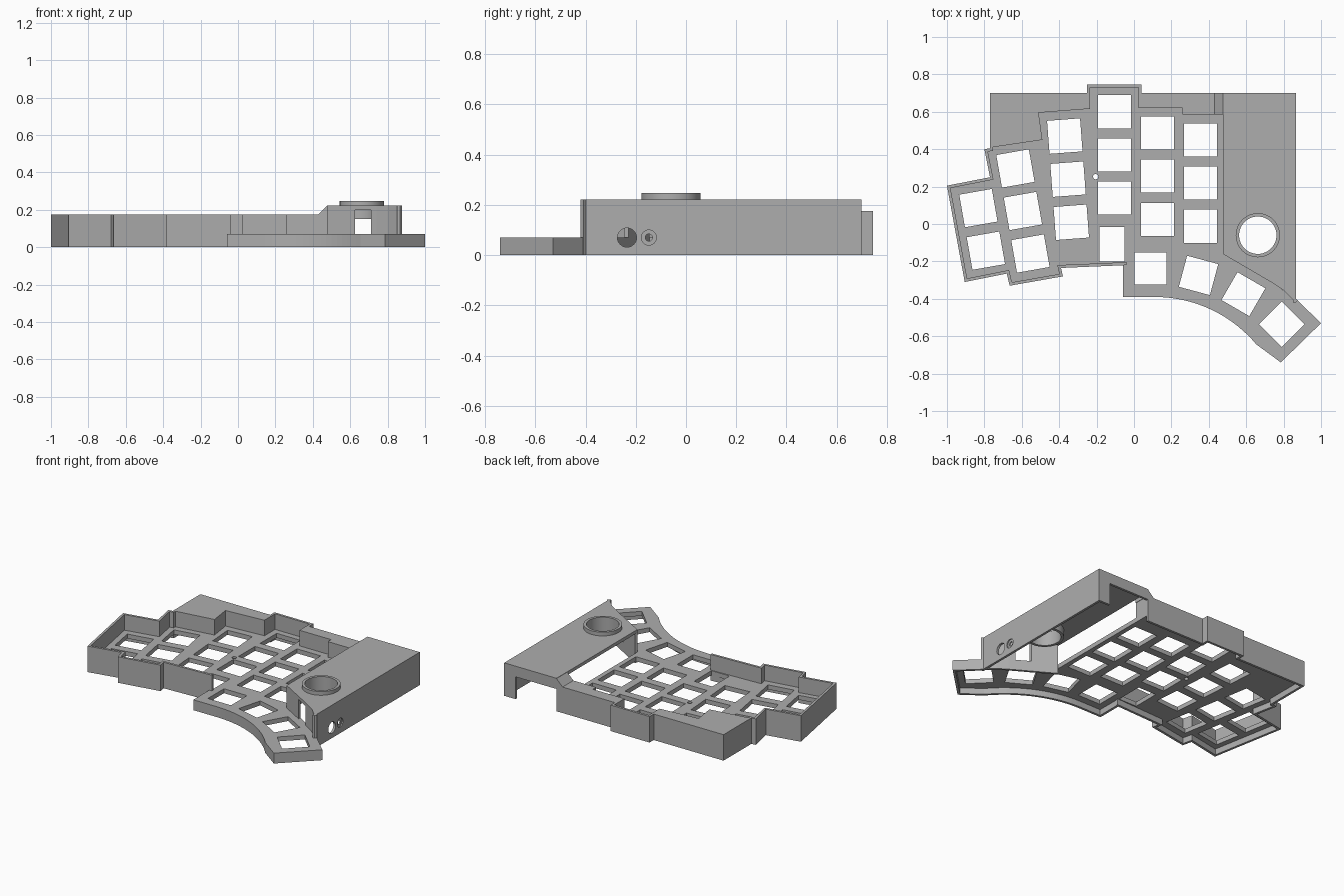
import bpy, bmesh, math
from mathutils import Matrix, Vector

if "Cube" in bpy.data.objects:
    bpy.data.objects.remove(bpy.data.objects["Cube"])

grey = bpy.data.materials.new("plain grey")
grey.use_nodes = True
grey.diffuse_color = (0.42, 0.42, 0.42, 1)
grey.node_tree.nodes["Principled BSDF"].inputs["Base Color"].default_value = grey.diffuse_color


def finish(name, bm):
    bmesh.ops.recalc_face_normals(bm, faces=bm.faces)
    mesh = bpy.data.meshes.new(name)
    bm.to_mesh(mesh)
    bm.free()
    mesh.materials.append(grey)
    ob = bpy.data.objects.new(name, mesh)
    bpy.context.collection.objects.link(ob)
    return ob


def prism(name, pts, z0, z1):
    bm = bmesh.new()
    face = bm.faces.new([bm.verts.new((x, y, z0)) for x, y in pts])
    new = bmesh.ops.extrude_face_region(bm, geom=[face])["geom"]
    bmesh.ops.translate(bm, vec=(0, 0, z1 - z0),
                        verts=[v for v in new if isinstance(v, bmesh.types.BMVert)])
    return finish(name, bm)


def box(name, x0, x1, y0, y1, z0, z1):
    return prism(name, [(x0, y0), (x1, y0), (x1, y1), (x0, y1)], z0, z1)


def wall(name, path, z0, z1, t=0.016):
    """Ribbon along an open path, thickened to the left with mitred corners."""
    p = [Vector(q) for q in path]
    normals = []
    for a, b in zip(p, p[1:]):
        d = (b - a).normalized()
        normals.append(Vector((-d.y, d.x)))
    inner = []
    for i, q in enumerate(p):
        n0, n1 = normals[max(i - 1, 0)], normals[min(i, len(normals) - 1)]
        inner.append(q + (n0 + n1) * t / (1 + n0.dot(n1)))
    return prism(name, [tuple(q) for q in p + inner[::-1]], z0, z1)


def cutter_blocks(items, z0, z1):
    """Many turned boxes in one mesh: x, y, angle, width, depth."""
    bm = bmesh.new()
    for x, y, a, w, d in items:
        m = (Matrix.Translation((x, y, (z0 + z1) / 2)) @ Matrix.Rotation(math.radians(a), 4, 'Z')
             @ Matrix.Diagonal((w, d, z1 - z0, 1)))
        bmesh.ops.create_cube(bm, size=1, matrix=m)
    return finish("cutter", bm)


def cylinder(name, r, depth, loc, along_x=False):
    bm = bmesh.new()
    m = Matrix.Translation(loc)
    if along_x:
        m = m @ Matrix.Rotation(math.pi / 2, 4, 'Y')
    bmesh.ops.create_cone(bm, cap_ends=True, segments=48, radius1=r, radius2=r,
                          depth=depth, matrix=m)
    return finish(name, bm)


def cut(ob, *cutters):
    for c in cutters:
        mod = ob.modifiers.new("cut", 'BOOLEAN')
        mod.operation, mod.solver, mod.object = 'DIFFERENCE', 'EXACT', c
        bpy.context.view_layer.objects.active = ob
        bpy.ops.object.modifier_apply(modifier=mod.name)
        bpy.data.objects.remove(c)


def smooth(ob):
    bpy.ops.object.select_all(action='DESELECT')
    ob.select_set(True)
    bpy.context.view_layer.objects.active = ob
    bpy.ops.object.shade_smooth_by_angle(angle=math.radians(30))


# Outlines, counter-clockwise
RIM = 0.175
tall = [(.475, .7), (.04, .7), (.04, .745), (-.25, .745), (-.25, .7), (-.77, .7),
        (-.77, .405), (-.8, .4), (-.77, .25), (-1, .205), (-.905, -.31), (-.68, -.265),
        (-.665, -.33), (-.38, -.28), (-.39, -.235)]
arc = []
for i in range(19):
    a = math.radians(90 - 50 * i / 18)
    arc.append((.11 + .71 * math.cos(a), -1.1 + .71 * math.sin(a)))
low = [(-.06, -.22), (-.06, -.39)] + arc + [(.785, -.74), (1, -.53), (.865, -.4)]
front_edge = [(.475, -.16), (.74, -.315), (.8, -.355), (.865, -.42)]

# Switch plate with key openings
plate = prism("switch_plate", tall + low + [(.74, -.315), (.475, -.16)], .04, .07)
columns = [(-.832, .085, 10, 2), (-.634, .297, 10, 3), (-.37, .47, 4.3, 3),
           (-.105, .6, 0, 3), (.125, .487, 0, 3), (.355, .45, 0, 3)]
keys = []
for x, y, angle, count in columns:
    a = math.radians(angle)
    for i in range(count):
        keys.append((x + .231 * i * math.sin(a), y - .231 * i * math.cos(a), angle, .177, .177))
for x, y, angle in [(.088, -.238, 0), (.345, -.275, -15), (.585, -.375, -30), (.79, -.537, -45)]:
    keys.append((x, y, angle, .172, .172))
cut(plate, cutter_blocks(keys, 0, .1), cylinder("cutter", .014, .2, (-.205, .253, .05)))

# Outer walls
wall("rim_wall", tall + [(-.04, -.22)], 0, RIM)
wall("thumb_skirt", low, 0, .045)

# Raised decks behind the keys
prism("back_left_deck", [(-.76, .69), (-.76, .41), (-.49, .45), (-.51, .595), (-.25, .615),
                         (-.25, .69)], .05, RIM)
prism("back_right_deck", [(.475, .69), (.04, .69), (.04, .62), (.26, .62), (.26, .585),
                          (.475, .585)], .05, RIM)
wall("back_bump_wall_left", [(-.25, .7), (-.25, .615)], .05, RIM)
wall("back_bump_wall_right", [(.04, .62), (.04, .7)], .05, RIM)

# Ramp from the deck up to the tall housing
bm = bmesh.new()
ramp = bm.faces.new([bm.verts.new((x, .585, z)) for x, z in
                     [(.43, RIM), (.478, RIM), (.478, .22), (.475, .22)]])
side = bmesh.ops.extrude_face_region(bm, geom=[ramp])["geom"]
bmesh.ops.translate(bm, vec=(0, .115, 0), verts=[v for v in side if isinstance(v, bmesh.types.BMVert)])
finish("housing_ramp", bm)

# Front deck with slotted grille
deck = prism("front_deck", [(-.415, -.13), (-.385, -.233), (-.04, -.218), (-.04, -.105), (-.01, -.1),
                            (-.01, 0), (-.2, 0), (-.2, -.115)], .035, RIM)
cut(deck, box("cutter", -.185, -.05, -.2, -.1, 0, .15), box("cutter", -.185, -.025, -.11, -.015, -.01, .152))
cut(plate, box("cutter", -.185, -.05, -.2, -.015, 0, .1))
slots = []
gx, gy, hw, hd = -.105, -.1, .066, .08
for i in range(-3, 4):
    s = i * .017
    t0, t1 = max(-hw - s, s - hd), min(hw - s, s + hd)
    t = (t0 + t1) / 2
    slots.append((gx + s + t, gy + s - t, -45, (t1 - t0) * 1.41, .026))
cut(deck, cutter_blocks([q for q in slots if q[3] > .02], .12, .2))

# Tall housing: roof, right wall, front wall, back frame
TOP = .222
ball = (.662, -.06, .15)
roof = prism("housing_roof", front_edge + [(.865, .7), (.475, .7)], .2, TOP)
cut(roof, cylinder("cutter", .11, .4, ball))

right = box("housing_right_wall", .849, .865, -.42, .7, 0, TOP)
cut(right, cylinder("cutter", .038, .1, (.86, -.235, .07), True),
    cylinder("cutter", .03, .02, (.867, -.148, .07), True),
    cylinder("cutter", .014, .1, (.86, -.148, .07), True))
smooth(right)

front = wall("housing_front_wall", front_edge, 0, TOP)
cut(front, box("cutter", .625, .71, -.5, 0, .07, .2))

box("housing_back_post", .78, .865, .684, .7, 0, TOP)
box("housing_back_lintel", .475, .865, .684, .7, .15, TOP)

# Ball socket ring
ring = cylinder("ball_socket", .118, .097, (ball[0], ball[1], .1985))
cut(ring, cylinder("cutter", .1, .4, ball))
smooth(ring)
